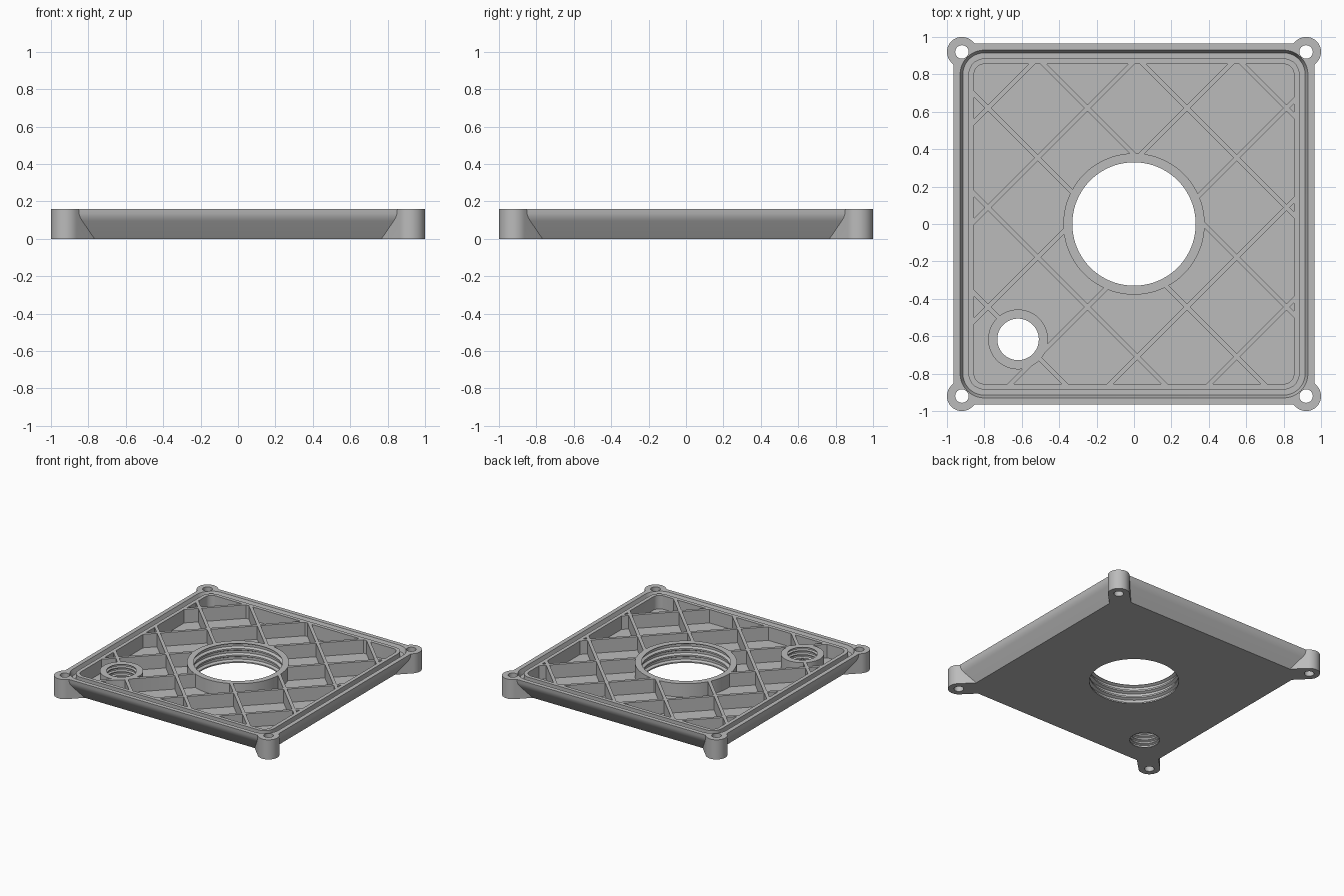
import bpy, bmesh
from math import sin, cos, pi, radians

cube = bpy.data.objects.get("Cube")
if cube:
    bpy.data.objects.remove(cube, do_unlink=True)

HEIGHT = 0.16
FLOOR = 0.05
TALL = 0.3

grey = bpy.data.materials.new("mid grey")
grey.use_nodes = True
grey.diffuse_color = (0.5, 0.5, 0.5, 1)
grey.node_tree.nodes["Principled BSDF"].inputs["Base Color"].default_value = (0.5, 0.5, 0.5, 1)


def arc(cx, cy, r, start, end, steps):
    return [(cx + r * cos(radians(start + (end - start) * i / steps)),
             cy + r * sin(radians(start + (end - start) * i / steps))) for i in range(steps + 1)]


def circle(cx, cy, r, steps=64):
    return arc(cx, cy, r, 0, 360, steps)[:-1]


def rounded_square(half, r):
    pts = []
    for i, (sx, sy) in enumerate([(1, 1), (-1, 1), (-1, -1), (1, -1)]):
        pts += arc(sx * (half - r), sy * (half - r), r, 90 * i, 90 * i + 90, 10)
    return pts


def loft(name, rings):
    """Closed solid through a stack of (outline, z) rings."""
    bm = bmesh.new()
    loops = [[bm.verts.new((x, y, z)) for x, y in pts] for pts, z in rings]
    n = len(loops[0])
    for low, high in zip(loops, loops[1:]):
        for i in range(n):
            j = (i + 1) % n
            bm.faces.new((low[i], low[j], high[j], high[i]))
    bm.faces.new(loops[0][::-1])
    bm.faces.new(loops[-1])
    bmesh.ops.recalc_face_normals(bm, faces=bm.faces)
    mesh = bpy.data.meshes.new(name)
    bm.to_mesh(mesh)
    bm.free()
    mesh.materials.append(grey)
    obj = bpy.data.objects.new(name, mesh)
    bpy.context.collection.objects.link(obj)
    return obj


def combine(target, tool, operation):
    """Apply a boolean and discard the tool."""
    mod = target.modifiers.new("cut", 'BOOLEAN')
    mod.operation = operation
    mod.solver = 'EXACT'
    mod.object = tool
    bpy.context.view_layer.objects.active = target
    bpy.ops.object.modifier_apply(modifier=mod.name)
    bpy.data.objects.remove(tool, do_unlink=True)


# Plate with sloping sides
plate = loft("cover_plate", [(rounded_square(half, 0.05), z) for half, z in
             [(0.88, 0), (0.945, 0.095), (0.957, 0.115), (0.963, 0.135), (0.965, HEIGHT)]])

# Four corner lugs reaching out along the diagonals
for a in (45, 135, 225, 315):
    sx, sy = cos(radians(a)) * 2 ** 0.5, sin(radians(a)) * 2 ** 0.5
    outline = (arc(0.92 * sx, 0.92 * sy, 0.08, a - 90, a + 90, 20)
               + arc(0.78 * sx, 0.78 * sy, 0.08, a + 90, a + 270, 20))
    combine(plate, loft("lug", [(outline, 0), (outline, HEIGHT)]), 'UNION')

# Seal groove around the rim
groove = loft("groove", [(rounded_square(0.915, 0.115), HEIGHT - 0.04),
                         (rounded_square(0.93, 0.13), HEIGHT),
                         (rounded_square(0.93, 0.13), TALL)])
core = loft("core", [(rounded_square(0.885, 0.085), 0), (rounded_square(0.885, 0.085), 0.4)])
combine(groove, core, 'DIFFERENCE')
combine(plate, groove, 'DIFFERENCE')

# Pocket, minus the diagonal ribs and the two port collars
pocket_outline = rounded_square(0.855, 0.055)
pocket = loft("pocket", [(pocket_outline, FLOOR), (pocket_outline, TALL)])
PITCH, HALF_RIB, REACH = 0.532, 0.0125, 1.5
for direction, offset in ((1, -0.16), (-1, -0.336)):
    for k in range(-3, 5):
        c = offset + k * PITCH
        if abs(c) > 1.68:
            continue
        # line x + direction * y = c
        mx, my = c / 2, direction * c / 2
        ux, uy = 0.7071, -direction * 0.7071
        corners = [(mx + s * REACH * ux - t * HALF_RIB * uy, my + s * REACH * uy + t * HALF_RIB * ux)
                   for s, t in ((-1, -1), (1, -1), (1, 1), (-1, 1))]
        combine(pocket, loft("rib", [(corners, -0.1), (corners, 0.4)]), 'DIFFERENCE')

PORT = (-0.62, -0.617)
for x, y, r in ((0, 0, 0.378), (*PORT, 0.16)):
    collar = circle(x, y, r, 80)
    combine(pocket, loft("collar", [(collar, -0.1), (collar, 0.4)]), 'DIFFERENCE')
combine(plate, pocket, 'DIFFERENCE')


def threaded_hole(x, y, crest, root, turns):
    pitch = HEIGHT / turns
    rings = [(circle(x, y, crest, 80), -0.02)]
    for i in range(turns):
        for f, r in ((0.2, crest), (0.4, root), (0.75, root), (0.95, crest)):
            rings.append((circle(x, y, r, 80), (i + f) * pitch))
    rings.append((circle(x, y, crest, 80), HEIGHT + 0.02))
    combine(plate, loft("thread", rings), 'DIFFERENCE')


# Threaded openings and screw holes
threaded_hole(0, 0, 0.33, 0.35, 3)
threaded_hole(*PORT, 0.111, 0.124, 5)
for sx in (-1, 1):
    for sy in (-1, 1):
        hole = circle(0.92 * sx, 0.92 * sy, 0.036, 32)
        combine(plate, loft("screw_hole", [(hole, -0.1), (hole, TALL)]), 'DIFFERENCE')

bpy.ops.object.select_all(action='DESELECT')
plate.select_set(True)
bpy.context.view_layer.objects.active = plate
bpy.ops.object.shade_smooth_by_angle(angle=radians(25))
